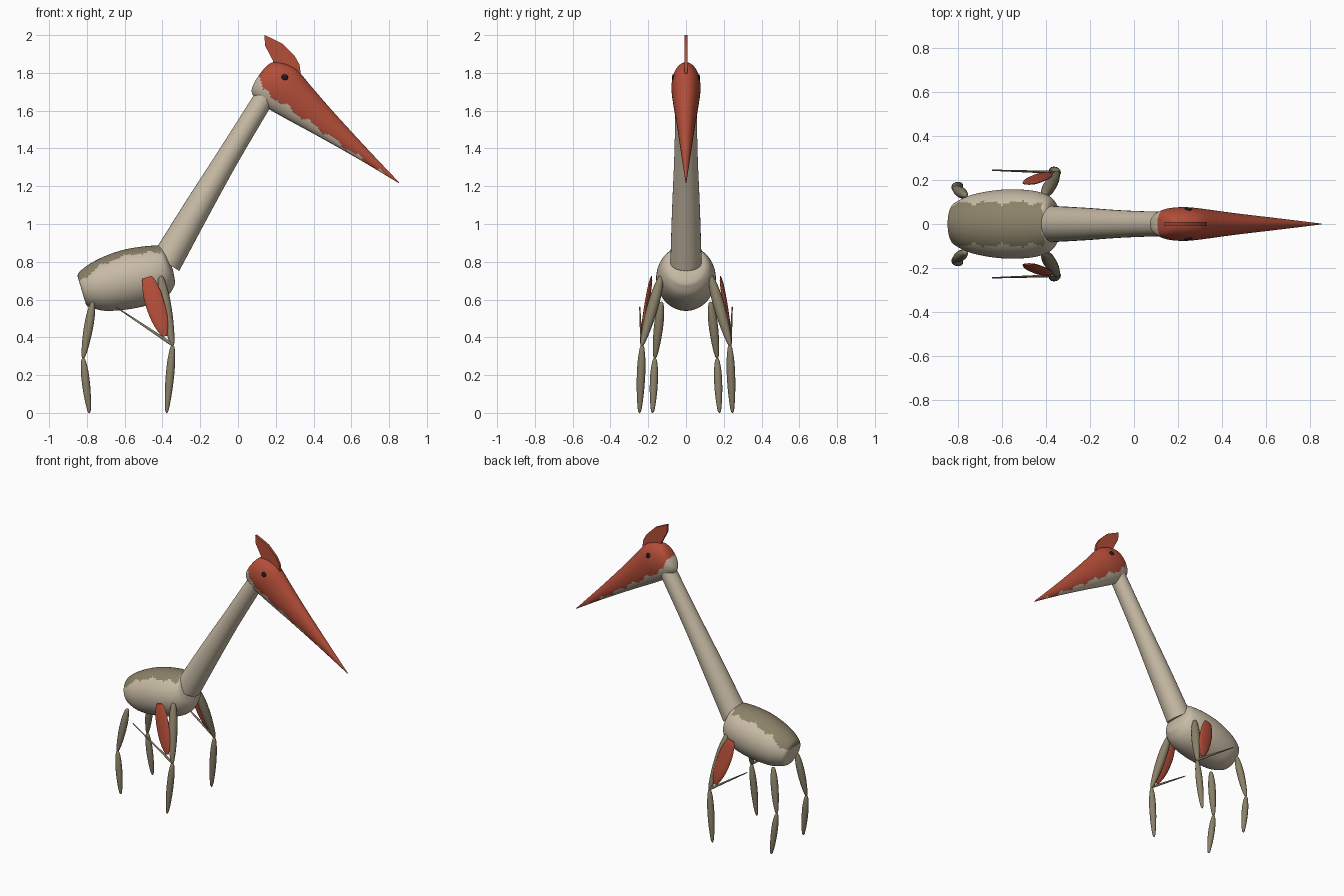
import bpy, bmesh, math
from mathutils import Vector as V

if "Cube" in bpy.data.objects:
    bpy.data.objects.remove(bpy.data.objects["Cube"])


def mat(name, r, g, b):
    m = bpy.data.materials.new(name)
    m.diffuse_color = (r, g, b, 1)
    m.use_nodes = True
    m.node_tree.nodes["Principled BSDF"].inputs["Base Color"].default_value = m.diffuse_color
    return m


CREAM = mat("cream", 0.58, 0.50, 0.38)
TAN = mat("olive_tan", 0.26, 0.22, 0.14)
RED = mat("brick_red", 0.46, 0.075, 0.04)
DARK = mat("dark", 0.012, 0.012, 0.012)
Y = V((0, 1, 0))


def resample(st, sub):
    """Catmull-Rom through tuples of numbers."""
    out = []
    for i in range(len(st) - 1):
        a, b, c, d = st[max(i - 1, 0)], st[i], st[i + 1], st[min(i + 2, len(st) - 1)]
        for k in range(sub):
            t = k / sub
            out.append([0.5 * (2 * q + (r - p) * t + (2 * p - 5 * q + 4 * r - s) * t * t
                               + (3 * q - p - 3 * r + s) * t ** 3)
                        for p, q, r, s in zip(a, b, c, d)])
    return out + [list(st[-1])]


def loft(name, stations, u, v, mats, sides=16, sub=3, rule=None):
    """Skin of ellipses; a station is (x, y, z, radius along u, radius along v)."""
    bm = bmesh.new()
    rings = []
    for x, y, z, ru, rv in resample(stations, sub):
        ru, rv = max(ru, 0.001), max(rv, 0.001)
        rings.append([bm.verts.new(V((x, y, z)) + u * ru * math.cos(a) + v * rv * math.sin(a))
                      for a in (2 * math.pi * k / sides for k in range(sides))])
    for r, s in zip(rings, rings[1:]):
        for k in range(sides):
            bm.faces.new((r[k], r[(k + 1) % sides], s[(k + 1) % sides], s[k]))
    bm.faces.new(rings[0])
    bm.faces.new(rings[-1])
    return finish(name, bm, mats, rule)


def finish(name, bm, mats, rule=None, angle=45):
    bmesh.ops.recalc_face_normals(bm, faces=bm.faces)
    if rule:
        for f in bm.faces:
            f.material_index = int(rule(f.calc_center_median()))
    me = bpy.data.meshes.new(name)
    bm.to_mesh(me)
    bm.free()
    for m in mats:
        me.materials.append(m)
    ob = bpy.data.objects.new(name, me)
    bpy.context.collection.objects.link(ob)
    bpy.ops.object.select_all(action='DESELECT')
    ob.select_set(True)
    bpy.context.view_layer.objects.active = ob
    bpy.ops.object.shade_smooth_by_angle(angle=math.radians(angle))
    return ob


def spindle(name, p, q, r, m, end=0.25, tip=0.25):
    """Limb segment, thick in the middle and narrow at both ends."""
    p, q = V(p), V(q)
    d = (q - p).normalized()
    u = (Y - d * d.y).normalized()
    prof = [(0, end * 0.5), (0.04, end + 0.3), (0.25, 0.95), (0.5, 1),
            (0.75, 0.8), (0.95, tip + 0.2), (1, tip * 0.5)]
    st = [(*p.lerp(q, t), r * k, r * k) for t, k in prof]
    return loft(name, st, u, d.cross(u), [m])


# Body, with a ragged saddle patch on the back
def saddle(c):
    w = 0.006 * math.sin(c.x * 45) + 0.004 * math.sin(c.x * 97)
    return (abs(c.y) < 0.097 + w and c.z > 0.70 + 0.3 * (c.x + 0.84) + w
            and c.x < -0.415 + 0.008 * math.sin(c.y * 60))


tilt = math.radians(16.5)
body_rings = [(-0.827, 0.648, 0.002), (-0.827, 0.648, 0.06), (-0.824, 0.649, 0.085),
              (-0.80, 0.655, 0.105), (-0.74, 0.667, 0.132), (-0.65, 0.690, 0.151),
              (-0.56, 0.712, 0.158), (-0.47, 0.733, 0.153), (-0.41, 0.753, 0.138),
              (-0.375, 0.772, 0.115), (-0.355, 0.765, 0.075), (-0.345, 0.76, 0.002)]
loft("body", [(x, 0, z, r, r) for x, z, r in body_rings],
     V((-math.sin(tilt), 0, math.cos(tilt))), Y, [CREAM, TAN], 80, 10, saddle)

# Neck
loft("neck", [(-0.382, 0, 0.795, 0.083, 0.083), (-0.22, 0, 1.075, 0.072, 0.074),
              (-0.05, 0, 1.36, 0.060, 0.062), (0.14, 0, 1.67, 0.054, 0.055)],
     V((-0.855, 0, 0.52)), Y, [CREAM], 32, 4)

# Head and beak: d runs down the beak, n is the beak's upward direction
d, n = V((0.82, 0, -0.572)), V((0.572, 0, 0.82))


def upper(c):
    s, h = c.dot(d), c.dot(n)
    edge = 1.478 + 0.008 * math.sin(s * 42) + 0.004 * math.sin(s * 95)
    return h > edge + max(0, -s - 0.87) * 0.9


head_rings = [(-0.932, 1.53, 0.002, 0.002), (-0.929, 1.53, 0.05, 0.03),
              (-0.915, 1.53, 0.092, 0.053), (-0.88, 1.533, 0.114, 0.069),
              (-0.83, 1.538, 0.126, 0.076), (-0.77, 1.54, 0.126, 0.076),
              (-0.66, 1.531, 0.106, 0.066), (-0.50, 1.52, 0.077, 0.049),
              (-0.25, 1.504, 0.037, 0.026), (0.002, 1.487, 0.002, 0.002)]
loft("head", [(*(d * s + n * h), a, b) for s, h, a, b in head_rings],
     n, Y, [CREAM, RED], 64, 14, upper)

# Crest: thin upright plate
outline = [(0.14, 2.0), (0.143, 1.945), (0.185, 1.865), (0.19, 1.80), (0.31, 1.77),
           (0.332, 1.80), (0.325, 1.845), (0.30, 1.89), (0.235, 1.955), (0.185, 1.98)]
bm = bmesh.new()
front = bm.faces.new([bm.verts.new((x, -0.009, z)) for x, z in outline])
side = bmesh.ops.extrude_face_region(bm, geom=[front])["geom"]
for e in side:
    if isinstance(e, bmesh.types.BMVert):
        e.co.y = 0.009
finish("crest", bm, [RED], angle=30)

for s, label in ((-1, "right"), (1, "left")):
    # Eye
    bm = bmesh.new()
    bmesh.ops.create_uvsphere(bm, u_segments=16, v_segments=8, radius=0.018)
    for vert in bm.verts:
        vert.co = V((vert.co.x, vert.co.y * 0.5 + s * 0.066, vert.co.z)) + V((0.247, 0, 1.775))
    finish(label + "_eye", bm, [DARK])

    # Hind leg
    spindle(label + "_hind_thigh", (-0.768, s * 0.13, 0.588), (-0.82, s * 0.165, 0.288),
            0.024, TAN)
    spindle(label + "_hind_shin", (-0.82, s * 0.165, 0.29), (-0.787, s * 0.177, 0.0),
            0.021, TAN)

    # Front leg
    spindle(label + "_upper_arm", (-0.41, s * 0.13, 0.725), (-0.346, s * 0.235, 0.355),
            0.029, TAN)
    spindle(label + "_forearm", (-0.346, s * 0.232, 0.358), (-0.378, s * 0.246, 0.0),
            0.022, TAN)

    # Long folded wing finger
    a, b = V((-0.345, s * 0.235, 0.36)), V((-0.645, s * 0.245, 0.56))
    loft(label + "_wing_finger", [(*a, 0.009, 0.007), (*b, 0.003, 0.003)],
         V((0.555, 0, 0.832)), Y, [TAN], 8, 1)

    # Folded wing membrane: flattened leaf
    leaf = [(-0.482, 0.183, 0.718, 0.025, 0.003), (-0.472, 0.188, 0.69, 0.037, 0.009),
            (-0.452, 0.20, 0.62, 0.049, 0.012), (-0.425, 0.214, 0.53, 0.048, 0.013),
            (-0.402, 0.225, 0.455, 0.034, 0.011), (-0.388, 0.232, 0.405, 0.012, 0.003)]
    loft(label + "_wing_membrane", [(x, s * y, z, p, q) for x, y, z, p, q in leaf],
         V((0.96, 0, 0.28)), Y, [RED], 16, 3)
